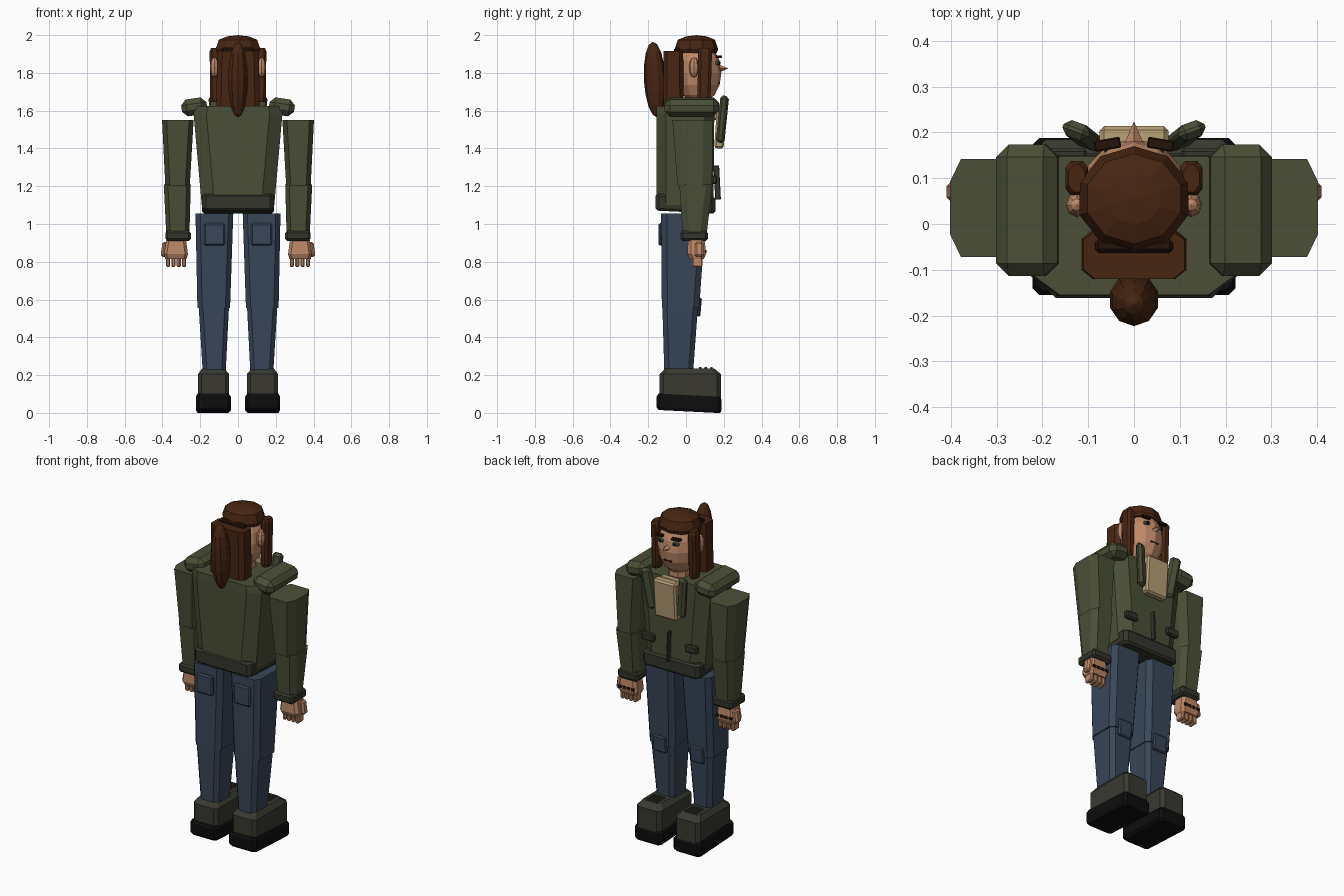
import bpy, bmesh, math
from mathutils import Matrix, Vector

if "Cube" in bpy.data.objects:
    bpy.data.objects.remove(bpy.data.objects["Cube"])


def colour(name, r, g, b):
    m = bpy.data.materials.new(name)
    m.diffuse_color = (r, g, b, 1)
    m.use_nodes = True
    m.node_tree.nodes["Principled BSDF"].inputs["Base Color"].default_value = m.diffuse_color
    return m


OLIVE = colour("olive_cloth", .068, .078, .037)
TRIM = colour("dark_trim", .034, .035, .024)
DENIM = colour("blue_denim", .040, .062, .100)
SKIN = colour("skin", .52, .25, .135)
HAIR = colour("brown_hair", .064, .019, .006)
SHIRT = colour("tan_shirt", .46, .34, .175)
BOOT = colour("boot_leather", .041, .041, .031)
BLACK = colour("black_rubber", .004, .004, .004)
DARK = colour("dark_brown", .018, .006, .003)
EYE = colour("eye_green", .10, .15, .12)


def finish(bm, name, mat):
    bmesh.ops.recalc_face_normals(bm, faces=bm.faces)
    me = bpy.data.meshes.new(name)
    bm.to_mesh(me)
    bm.free()
    me.materials.append(mat)
    ob = bpy.data.objects.new(name, me)
    bpy.context.collection.objects.link(ob)
    return ob


def loft(name, mat, rings, cx, cy, shear=0):
    """Stack of chamfered rectangles; ring = (z, x0, x1, y0, y1)."""
    bm = bmesh.new()
    prev = None
    for z, x0, x1, y0, y1 in rings:
        pts = [(x0 + cx, y0), (x1 - cx, y0), (x1, y0 + cy), (x1, y1 - cy),
               (x1 - cx, y1), (x0 + cx, y1), (x0, y1 - cy), (x0, y0 + cy)]
        ring = [bm.verts.new((x, y, z - shear * y)) for x, y in pts]
        if prev:
            for i in range(8):
                j = (i + 1) % 8
                bm.faces.new((prev[i], prev[j], ring[j], ring[i]))
        else:
            bm.faces.new(ring[::-1])
        prev = ring
    bm.faces.new(prev)
    return finish(bm, name, mat)


def box(name, mat, c, size, bevel=0.0, rot=(0, 0, 0)):
    bm = bmesh.new()
    bmesh.ops.create_cube(bm, size=1)
    bmesh.ops.scale(bm, vec=size, verts=bm.verts)
    if bevel:
        bmesh.ops.bevel(bm, geom=bm.edges[:], offset=bevel, segments=1,
                        affect='EDGES', profile=.5)
    for a, ax in zip(rot, 'XYZ'):
        bmesh.ops.rotate(bm, matrix=Matrix.Rotation(math.radians(a), 3, ax), verts=bm.verts)
    bmesh.ops.translate(bm, vec=c, verts=bm.verts)
    return finish(bm, name, mat)


def ball(name, mat, c, r, u=12, v=8, tilt=0):
    bm = bmesh.new()
    bmesh.ops.create_uvsphere(bm, u_segments=u, v_segments=v, radius=1)
    bmesh.ops.scale(bm, vec=r, verts=bm.verts)
    bmesh.ops.rotate(bm, matrix=Matrix.Rotation(math.radians(tilt), 3, 'X'), verts=bm.verts)
    bmesh.ops.translate(bm, vec=c, verts=bm.verts)
    return finish(bm, name, mat)


def mirrored(ob):
    """Copy an object to the other side of x = 0."""
    me = ob.data.copy()
    me.transform(Matrix.Scale(-1, 4, Vector((1, 0, 0))))
    me.flip_normals()
    twin = bpy.data.objects.new(ob.name + "_left", me)
    bpy.context.collection.objects.link(twin)
    ob.name += "_right"


side = []

# Boots
side.append(loft("boot_sole", BLACK, [(.008, .05, .215, -.145, .18), (.022, .038, .222, -.155, .188),
                 (.08, .038, .222, -.155, .188), (.095, .05, .215, -.145, .18)], .015, .015, .05))
side.append(loft("boot_upper", BOOT, [(.08, .047, .212, -.14, .185), (.205, .047, .212, -.14, .185),
                 (.235, .072, .19, -.11, .15)], .02, .02))
for i in range(3):
    side.append(box("boot_lace", TRIM, (.13, .075 + i * .03, .237), (.075, .012, .01)))

# Jeans
side.append(loft("lower_leg", DENIM, [(.22, .065, .187, -.115, .038), (.56, .048, .208, -.125, .063)], .022, .025))
side.append(loft("upper_leg", DENIM, [(.555, .042, .215, -.128, .07), (1.055, .025, .225, -.132, .105)], .025, .03))
side.append(box("back_pocket", DENIM, (.125, -.135, .945), (.11, .022, .118), .008))
side.append(box("knee_patch", DENIM, (.125, .07, .56), (.09, .02, .10), .007, (-5, 0, 0)))

# Jacket body
loft("jacket_body", OLIVE, [(1.10, -.192, .192, -.155, .145), (1.58, -.235, .235, -.157, .15),
     (1.625, -.23, .23, -.155, .147)], .068, .05)
loft("jacket_hem", TRIM, [(1.063, -.18, .18, -.15, .145), (1.075, -.19, .19, -.162, .155),
     (1.14, -.19, .19, -.162, .155), (1.152, -.18, .18, -.15, .145)], .02, .02, .05)
box("zipper", TRIM, (0, .165, 1.22), (.012, .03, .18), .003, (3, 0, 0))
box("shirt_front", SHIRT, (0, .182, 1.515), (.15, .05, .23), .01, (-4, 0, 0))
box("shirt_chest", SHIRT, (0, .15, 1.59), (.13, .05, .08), .01)
side.append(box("chest_pocket", TRIM, (.145, .15, 1.235), (.085, .03, .045), .007))
side.append(box("lapel", OLIVE, (.112, .193, 1.555), (.062, .036, .25), .014, (-3, 9, 20)))
side.append(box("shoulder_pad", OLIVE, (.232, .03, 1.62), (.135, .288, .09), .028, (0, 8, 0)))

# Sleeves and cuffs
side.append(loft("upper_sleeve", OLIVE, [(1.205, .255, .385, -.045, .138), (1.55, .235, .402, -.072, .142)], .024, .05))
side.append(loft("lower_sleeve", OLIVE, [(.95, .257, .38, -.018, .11), (1.21, .25, .393, -.035, .14)], .022, .035))
side.append(box("cuff", TRIM, (.317, .043, .937), (.136, .146, .056), .013))

# Hands
side.append(loft("palm", SKIN, [(.815, .272, .385, .02, .095), (.84, .265, .392, .008, .105),
                 (.915, .275, .38, .01, .10)], .015, .018))
side.append(box("thumb", SKIN, (.388, .07, .865), (.034, .045, .08), .01, (0, -8, 0)))
for i in range(4):
    x = .285 + i * .0285
    side.append(box("finger", SKIN, (x, .06, .80), (.022, .055, .055), .006))
    side.append(box("knuckle_strap", DARK, (x, .104, .855), (.02, .009, .017)))

# Head and face
loft("neck", SKIN, [(1.58, -.06, .06, .0, .12), (1.70, -.055, .055, .0, .115)], .03, .03)
ball("head", SKIN, (0, .067, 1.80), (.118, .12, .165))
bm = bmesh.new()
bmesh.ops.create_cone(bm, cap_ends=True, segments=4, radius1=.026, radius2=0, depth=.06)
bmesh.ops.rotate(bm, matrix=Matrix.Rotation(-math.pi / 2, 3, 'X'), verts=bm.verts)
bmesh.ops.translate(bm, vec=(0, .194, 1.823), verts=bm.verts)
finish(bm, "nose", SKIN)
box("mouth", DARK, (0, .172, 1.745), (.05, .014, .009), 0, (-20, 0, 0))
side.append(box("eye", EYE, (.05, .168, 1.853), (.036, .016, .02), .004, (0, 0, -18)))
side.append(box("pupil", BLACK, (.049, .176, 1.853), (.014, .008, .015), 0, (0, 0, -18)))
side.append(box("eyebrow", DARK, (.058, .174, 1.886), (.058, .024, .014), .003, (0, 0, -10)))
side.append(ball("ear", SKIN, (.125, .042, 1.83), (.024, .027, .055), 8, 6))

# Hair: low ten-sided cap, back block, side locks and ponytail
bm = bmesh.new()
prev = None
for z, r in ((1.905, .117), (1.925, .125), (1.975, .107), (1.993, .06)):
    ring = [bm.verts.new((r * math.cos(a), .055 + .92 * r * math.sin(a), z))
            for a in (math.tau * (k + .5) / 10 for k in range(10))]
    if prev:
        for i in range(10):
            j = (i + 1) % 10
            bm.faces.new((prev[i], prev[j], ring[j], ring[i]))
    else:
        bm.faces.new(ring[::-1])
    prev = ring
tip = bm.verts.new((0, .055, 2.0))
for i in range(10):
    bm.faces.new((prev[i], prev[(i + 1) % 10], tip))
finish(bm, "hair_cap", HAIR)
loft("back_hair", HAIR, [(1.60, -.115, .115, -.12, -.012), (1.915, -.11, .11, -.12, -.015)], .025, .02)
box("hair_band", DARK, (0, -.048, 1.92), (.17, .03, .03), .008)
side.append(loft("side_lock", HAIR, [(1.645, .105, .145, .065, .125), (1.67, .10, .148, .06, .13),
                 (1.915, .10, .15, .065, .138), (1.932, .107, .143, .07, .13)], .012, .015))
ball("ponytail", HAIR, (0, -.165, 1.765), (.055, .058, .2), 10, 8, 3)

for ob in side:
    mirrored(ob)
